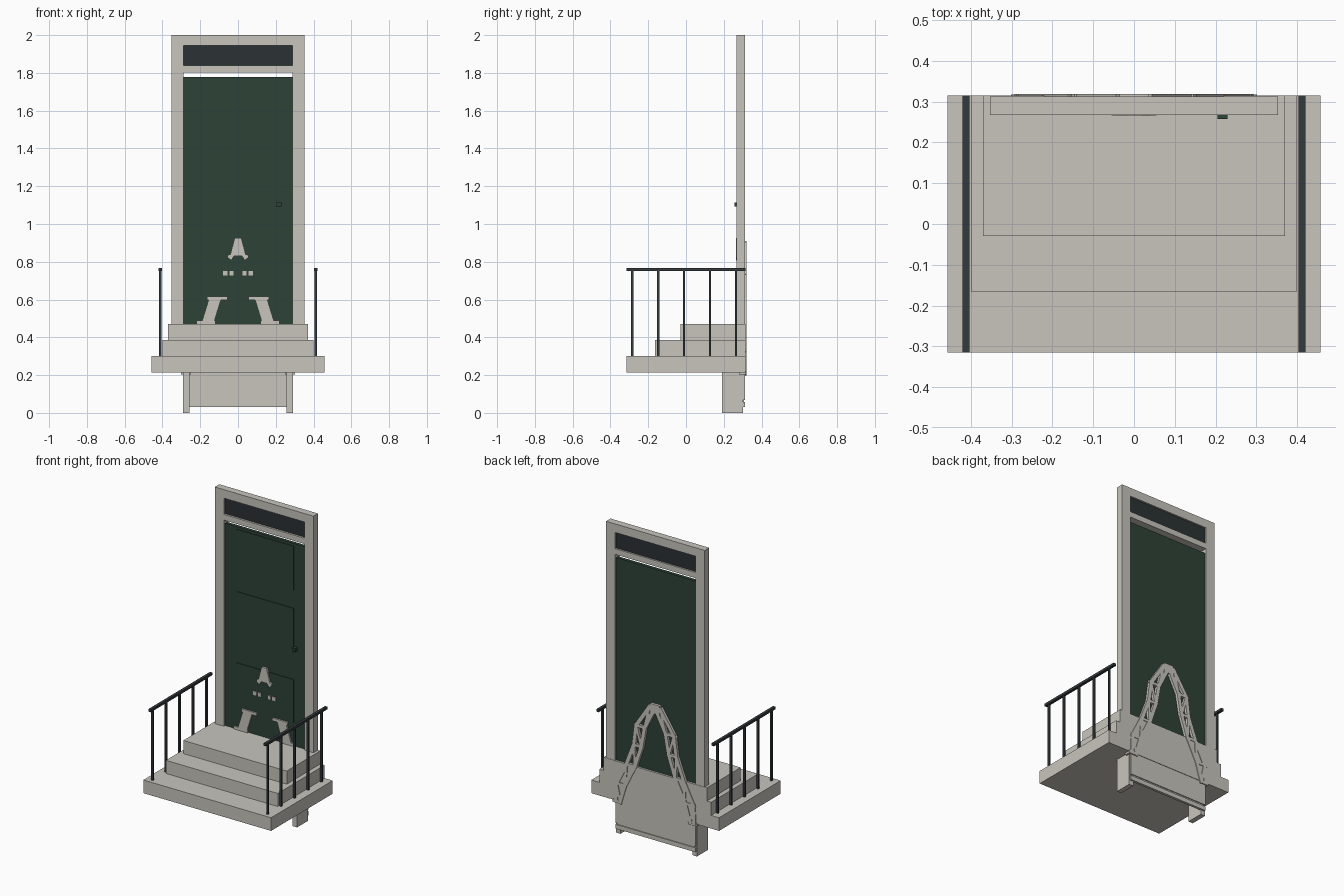
import bpy
import bmesh
from mathutils import Vector

cube = bpy.data.objects.get("Cube")
if cube:
    bpy.data.objects.remove(cube, do_unlink=True)


def material(name, rgb):
    m = bpy.data.materials.new(name)
    m.use_nodes = True
    m.diffuse_color = (*rgb, 1)
    bsdf = m.node_tree.nodes["Principled BSDF"]
    bsdf.inputs["Base Color"].default_value = (*rgb, 1)
    bsdf.inputs["Roughness"].default_value = 0.8
    return m


STONE = material("pale stone", (0.58, 0.56, 0.51))
GREEN = material("dark green paint", (0.027, 0.054, 0.037))
GLASS = material("dark glass", (0.024, 0.031, 0.033))
IRON = material("black iron", (0.034, 0.042, 0.046))


def finish(name, bm, mat):
    bmesh.ops.recalc_face_normals(bm, faces=bm.faces)
    me = bpy.data.meshes.new(name)
    bm.to_mesh(me)
    bm.free()
    me.materials.append(mat)
    ob = bpy.data.objects.new(name, me)
    bpy.context.collection.objects.link(ob)
    return ob


def box(name, x, y, z, mat):
    """Box from (low, high) ranges on each axis."""
    bm = bmesh.new()
    bmesh.ops.create_cube(bm, size=1)
    for v in bm.verts:
        v.co = Vector([r[0] if c < 0 else r[1] for c, r in zip(v.co, (x, y, z))])
    return finish(name, bm, mat)


def prism(name, outline, y, mat):
    """Extrude an x-z outline through a y range."""
    bm = bmesh.new()
    face = bm.faces.new([bm.verts.new((px, y[0], pz)) for px, pz in outline])
    out = bmesh.ops.extrude_face_region(bm, geom=[face])
    moved = [g for g in out["geom"] if isinstance(g, bmesh.types.BMVert)]
    bmesh.ops.translate(bm, verts=moved, vec=(0, y[1] - y[0], 0))
    return finish(name, bm, mat)


def strut(name, a, b, width, y, mat):
    """Flat bar between two x-z points."""
    a, b = Vector(a), Vector(b)
    d = (b - a).normalized() * width / 2
    n = Vector((-d.y, d.x))
    prism(name, [a - d + n, b + d + n, b + d - n, a - d - n], y, mat)


# Steps
BACK = 0.315
for name, half, front, low, high in (
        ("bottom_step", 0.457, -0.315, 0.215, 0.30),
        ("middle_step", 0.40, -0.165, 0.30, 0.385),
        ("top_step", 0.37, -0.03, 0.385, 0.47)):
    box(name, (-half, half), (front, BACK), (low, high), STONE)

# Door surround
FRAME = (0.267, 0.313)
for s in (-1, 1):
    box("door_jamb", sorted((s * 0.288, s * 0.353)), FRAME, (0.47, 2.0), STONE)
box("lintel", (-0.288, 0.288), FRAME, (1.945, 2.0), STONE)
box("transom_bar", (-0.288, 0.288), FRAME, (1.803, 1.84), STONE)
box("transom_glass", (-0.288, 0.288), (0.28, 0.302), (1.84, 1.945), GLASS)

# Door with raised panels and handle
box("door", (-0.288, 0.288), (0.28, 0.302), (0.47, 1.778), GREEN)
for low, high in ((0.62, 0.90), (1.075, 1.36), (1.478, 1.762)):
    box("door_panel", (-0.205, 0.205), (0.276, 0.281), (low, high), GREEN)
box("door_handle", (0.205, 0.229), (0.257, 0.282), (1.092, 1.114), GREEN)

# Railings
for s in (-1, 1):
    x = s * 0.412
    box("handrail", (x - 0.009, x + 0.009), (-0.315, BACK), (0.752, 0.768), IRON)
    for i in range(5):
        y = -0.285 + i * 0.1375
        box("rail_post", (x - 0.006, x + 0.006), (y - 0.006, y + 0.006),
            (0.30, 0.754), IRON)

# Support under the steps
for s in (-1, 1):
    box("support_leg", sorted((s * 0.258, s * 0.29)), (0.19, 0.302), (0, 0.216), STONE)
    box("support_cap", sorted((s * 0.25, s * 0.302)), (0.28, 0.318), (0.203, 0.222), STONE)
box("support_panel", (-0.285, 0.285), (0.296, 0.312), (0.068, 0.216), STONE)
box("support_groove", (-0.275, 0.275), (0.296, 0.306), (0.056, 0.07), STONE)
box("support_rail", (-0.285, 0.285), (0.296, 0.312), (0.03, 0.058), STONE)

# Lattice tower on the back of the door
LATTICE = (0.298, 0.319)
outer = [(0.04, 0.885), (0.135, 0.74), (0.152, 0.61), (0.205, 0.47), (0.275, 0.33), (0.28, 0.215)]
inner = [(0.015, 0.86), (0.075, 0.74), (0.098, 0.61), (0.145, 0.47), (0.215, 0.33), (0.25, 0.215)]
for s in (-1, 1):
    o = [(s * px, pz) for px, pz in outer]
    n = [(s * px, pz) for px, pz in inner]
    for i in range(len(o) - 1):
        strut("tower_outer_beam", o[i], o[i + 1], 0.026, LATTICE, STONE)
        strut("tower_inner_beam", n[i], n[i + 1], 0.026, LATTICE, STONE)
        strut("tower_brace", o[i], n[i + 1], 0.018, LATTICE, STONE)
        strut("tower_rung", o[i], n[i], 0.018, LATTICE, STONE)
box("tower_cap", (-0.035, 0.035), (0.298, 0.319), (0.85, 0.91), STONE)

# Tower parts showing through the front of the door
FACE = (0.27, 0.30)
for s in (-1, 1):
    prism("tower_foot", [(s * px, pz) for px, pz in (
        (0.09, 0.60), (0.155, 0.60), (0.195, 0.47), (0.13, 0.47))], FACE, STONE)
    box("foot_base", sorted((s * 0.12, s * 0.22)), FACE, (0.468, 0.488), STONE)
    box("foot_head", sorted((s * 0.055, s * 0.165)), FACE, (0.597, 0.615), STONE)
    for a, b in ((0.025, 0.045), (0.055, 0.08)):
        box("tower_stud", sorted((s * a, s * b)), FACE, (0.728, 0.752), STONE)
prism("tower_tip", [(-0.018, 0.925), (0.018, 0.925), (0.04, 0.84), (0.055, 0.835),
                    (0.055, 0.822), (0.035, 0.808), (0.022, 0.83), (-0.022, 0.83),
                    (-0.035, 0.808), (-0.055, 0.822), (-0.055, 0.835), (-0.04, 0.84)],
      (0.266, 0.30), STONE)
